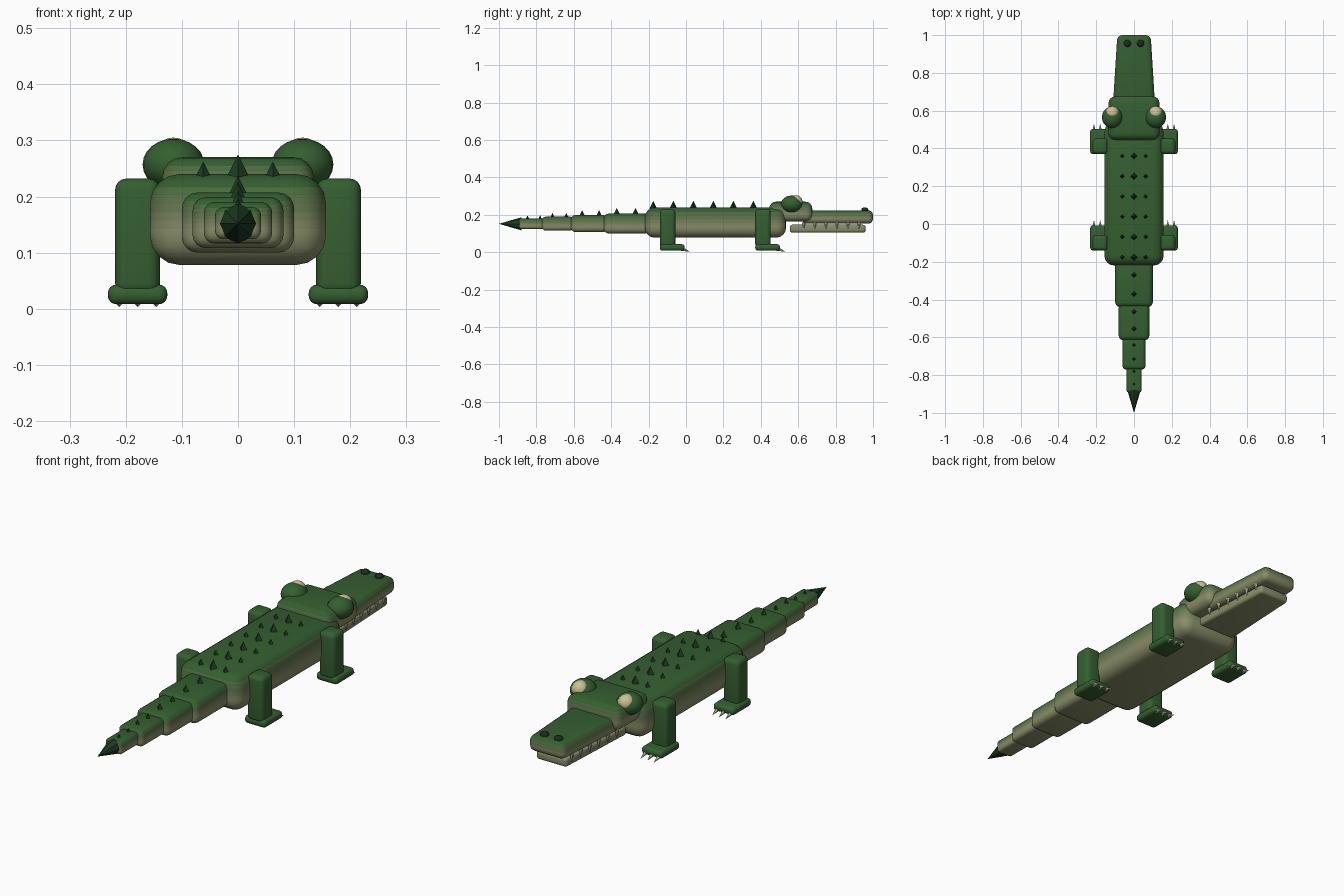
import bpy, bmesh, math
from mathutils import Vector, Matrix

if "Cube" in bpy.data.objects:
    bpy.data.objects.remove(bpy.data.objects["Cube"])


def material(name, rgb):
    m = bpy.data.materials.new(name)
    m.diffuse_color = (*rgb, 1)
    m.use_nodes = True
    m.node_tree.nodes["Principled BSDF"].inputs["Base Color"].default_value = m.diffuse_color
    return m


GREEN, CREAM = Vector((0.035, 0.115, 0.03)), Vector((0.25, 0.27, 0.14))
skin = [material(f"skin_{i}", CREAM.lerp(GREEN, i / 6)) for i in range(7)]
green, cream = skin[6], skin[0]
dark = material("dark_scale", (0.012, 0.045, 0.015))
black = material("nostril_dark", (0.01, 0.025, 0.012))
ivory = material("ivory", (0.6, 0.57, 0.42))
eye_mat = material("eye_yellow", (0.6, 0.53, 0.3))


def finish(bm, name, mats, smooth=True):
    me = bpy.data.meshes.new(name)
    bm.to_mesh(me)
    bm.free()
    for m in mats:
        me.materials.append(m)
    if smooth:
        me.polygons.foreach_set("use_smooth", [True] * len(me.polygons))
        me.set_sharp_from_angle(angle=math.radians(35))
    ob = bpy.data.objects.new(name, me)
    bpy.context.collection.objects.link(ob)
    return ob


def block(name, x, y, z, bevel, mats, taper=1.0, seg=4):
    """Rounded box from ranges; taper narrows the +y end; several mats = bands by height."""
    bm = bmesh.new()
    bmesh.ops.create_cube(bm, size=1)
    for v in bm.verts:
        k = taper if v.co.y > 0 else 1
        v.co = ((x[0] + x[1]) / 2 + v.co.x * (x[1] - x[0]) * k,
                (y[0] + y[1]) / 2 + v.co.y * (y[1] - y[0]),
                (z[0] + z[1]) / 2 + v.co.z * (z[1] - z[0]))
    bmesh.ops.bevel(bm, geom=bm.edges[:], offset=bevel, segments=seg,
                    profile=0.5, affect='EDGES')
    n = len(mats)
    if n > 1:
        lo, hi = z[0] + 0.35 * (z[1] - z[0]), z[0] + 0.9 * (z[1] - z[0])
        for i in range(1, n):
            h = lo + (hi - lo) * (i - 0.5) / (n - 1)
            bmesh.ops.bisect_plane(bm, geom=bm.verts[:] + bm.edges[:] + bm.faces[:],
                                   plane_co=(0, 0, h), plane_no=(0, 0, 1))
        for f in bm.faces:
            t = (f.calc_center_median().z - lo) / (hi - lo)
            f.material_index = max(0, min(n - 1, round(t * (n - 1))))
    return finish(bm, name, mats)


def cones(name, items, mat, sides):
    """Flat-sided cones, each given as base centre, tip and radius."""
    bm = bmesh.new()
    for base, tip, r in items:
        base, d = Vector(base), Vector(tip) - Vector(base)
        rot = d.to_track_quat('Z', 'Y').to_matrix().to_4x4()
        bmesh.ops.create_cone(bm, cap_ends=True, segments=sides, radius1=r, radius2=0,
                              depth=d.length, matrix=Matrix.Translation(base + d / 2) @ rot)
    return finish(bm, name, [mat], False)


def ball(name, c, r, mat, u=20, v=12):
    bm = bmesh.new()
    bmesh.ops.create_uvsphere(bm, u_segments=u, v_segments=v, radius=1,
                              matrix=Matrix.Translation(c) @ Matrix.Diagonal((*r, 1)))
    return finish(bm, name, [mat])


# body, head and jaws
block("body", (-0.157, 0.157), (-0.22, 0.535), (0.078, 0.24), 0.053, skin)
block("head", (-0.135, 0.135), (0.445, 0.675), (0.165, 0.27), 0.035, skin)
block("upper_jaw", (-0.112, 0.112), (0.62, 1.0), (0.153, 0.224), 0.026, skin, 0.79)
block("lower_jaw", (-0.095, 0.095), (0.555, 0.96), (0.105, 0.147), 0.013, [cream], 0.8)

# tail segments and tip
tail = [(-0.44, -0.19, 0.10, 0.10, 0.207), (-0.615, -0.42, 0.081, 0.108, 0.199),
        (-0.77, -0.60, 0.061, 0.116, 0.19), (-0.892, -0.755, 0.041, 0.124, 0.181)]
for i, (y0, y1, w, z0, z1) in enumerate(tail):
    block(f"tail_segment_{i + 1}", (-w, w), (y0, y1), (z0, z1), 0.26 * (z1 - z0), skin)
cones("tail_tip", [((0, -0.88, 0.152), (0, -1.0, 0.152), 0.035)], dark, 8)

# back and tail spikes
spikes = []
for i in range(6):
    y = 0.36 - 0.107 * i
    spikes.append(((0, y, 0.235), (0, y, 0.275), 0.02))
    spikes += [((x, y, 0.235), (x, y, 0.262), 0.014) for x in (-0.062, 0.062)]
cones("back_spikes", spikes, dark, 4)
tail_spikes = []
for (y0, y1, w, z0, z1), ys, h, r in zip(
        tail, ((-0.27, -0.37), (-0.465, -0.555), (-0.64, -0.714), (-0.78, -0.847)),
        (0.03, 0.026, 0.021, 0.016), (0.016, 0.014, 0.011, 0.009)):
    tail_spikes += [((0, y, z1 - 0.003), (0, y, z1 + h), r) for y in ys]
cones("tail_spikes", tail_spikes, dark, 4)

for side, s in (("left", -1), ("right", 1)):
    # eyes and nostrils
    ball(f"{side}_eye_socket", (s * 0.115, 0.565, 0.257), (0.055, 0.058, 0.046), green)
    ball(f"{side}_eye", (s * 0.115, 0.587, 0.268), (0.037, 0.037, 0.037), eye_mat)
    ball(f"{side}_nostril", (s * 0.035, 0.956, 0.226), (0.019, 0.019, 0.014), black, 12, 8)
    # teeth along the upper jaw edge
    teeth = []
    for i in range(6):
        y = 0.63 + 0.059 * i
        x = s * (0.097 - 0.062 * (y - 0.63))
        teeth.append(((x, y, 0.158), (x, y, 0.122), 0.01))
    cones(f"{side}_teeth", teeth, ivory, 6)
    # legs, feet and claws
    for end, y in (("back", -0.14), ("front", 0.37)):
        cx = s * 0.179
        block(f"{end}_{side}_leg", (cx - 0.04, cx + 0.04), (y, y + 0.083),
              (0.025, 0.232), 0.02, [green])
        block(f"{end}_{side}_foot", (cx - 0.053, cx + 0.053), (y, y + 0.133),
              (0.008, 0.043), 0.015, [green])
        cones(f"{end}_{side}_claws",
              [((cx + o, y + 0.118, 0.018), (cx + o, y + 0.162, 0.003), 0.011)
               for o in (-0.033, 0, 0.033)], ivory, 6)
